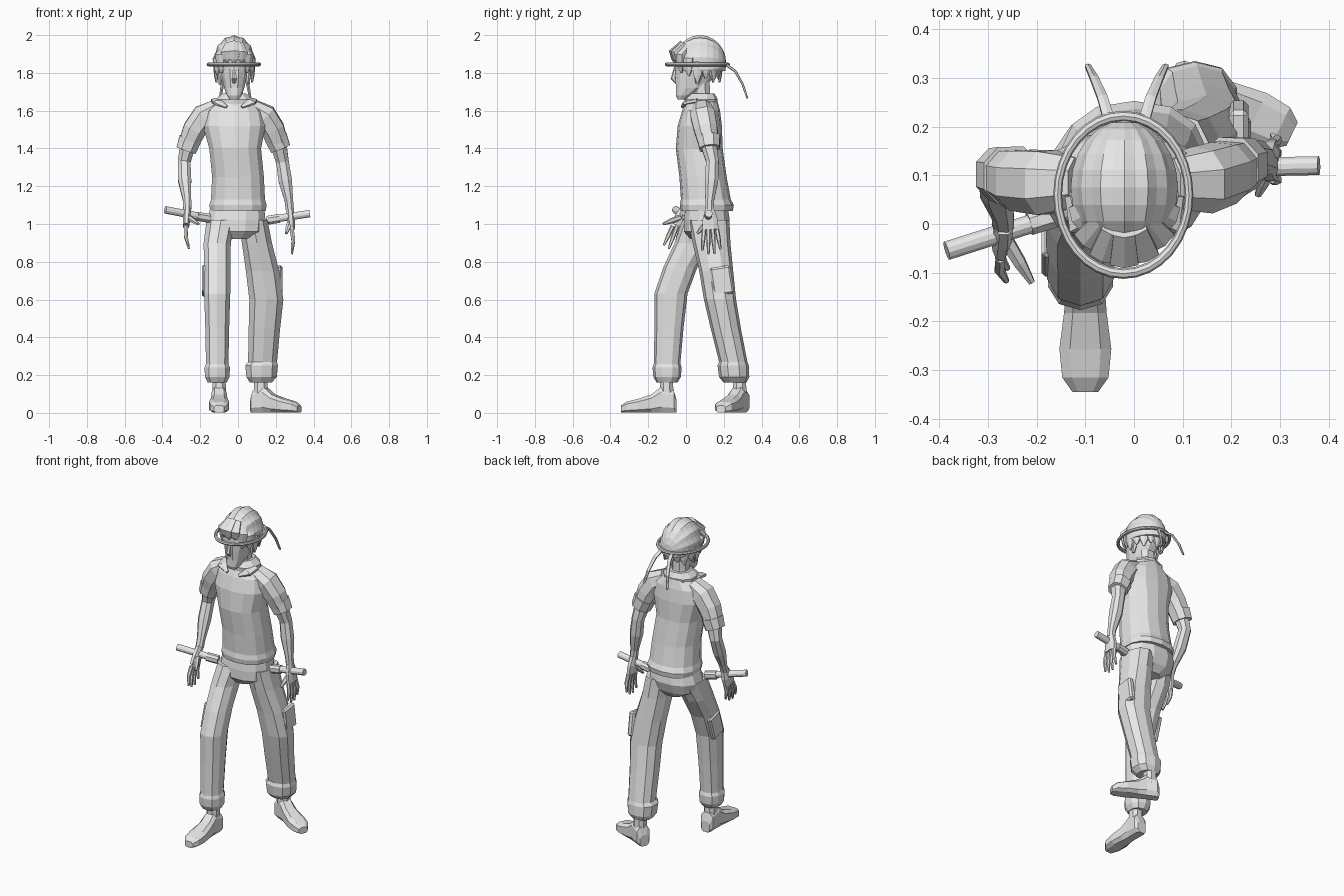
import bpy
import bmesh
import math
from mathutils import Vector, Matrix

default_cube = bpy.data.objects.get("Cube")
if default_cube:
    bpy.data.objects.remove(default_cube, do_unlink=True)

grey = bpy.data.materials.new("Plain grey")
grey.use_nodes = True
grey.diffuse_color = (0.8, 0.8, 0.8, 1)
grey.node_tree.nodes["Principled BSDF"].inputs["Base Color"].default_value = grey.diffuse_color

UP = Vector((0, 0, 1))
RIGHTWARD = Vector((1, 0, 0))
BACKWARD = Vector((0, 1, 0))


def finish(name, bm):
    """Turn a bmesh into a flat shaded object."""
    bmesh.ops.recalc_face_normals(bm, faces=bm.faces[:])
    mesh = bpy.data.meshes.new(name)
    bm.to_mesh(mesh)
    bm.free()
    mesh.materials.append(grey)
    part = bpy.data.objects.new(name, mesh)
    bpy.context.collection.objects.link(part)
    return part


def rounded(value, power):
    return math.copysign(abs(value) ** power, value)


def sweep(name, sections, sides=8, ref=RIGHTWARD, axis=None, box=0.85):
    """Skin rings (x, y, z, half width, half depth) along a path."""
    bm = bmesh.new()
    centres = [Vector(section[:3]) for section in sections]
    rings = []
    for index, section in enumerate(sections):
        before = centres[max(index - 1, 0)]
        after = centres[min(index + 1, len(centres) - 1)]
        tangent = axis or (after - before).normalized()
        side = (ref - tangent * ref.dot(tangent)).normalized()
        depth = tangent.cross(side)
        ring = []
        for step in range(sides):
            angle = math.tau * (step + 0.5) / sides
            across = side * section[3] * rounded(math.cos(angle), box)
            along = depth * section[-1] * rounded(math.sin(angle), box)
            ring.append(bm.verts.new(centres[index] + across + along))
        rings.append(ring)
    for lower, upper in zip(rings, rings[1:]):
        for step in range(sides):
            following = (step + 1) % sides
            bm.faces.new((lower[step], lower[following], upper[following], upper[step]))
    bm.faces.new(rings[0])
    bm.faces.new(rings[-1])
    return finish(name, bm)


def block(name, centre, size, tilt=0):
    bm = bmesh.new()
    bmesh.ops.create_cube(bm, size=1, matrix=Matrix.Diagonal((*size, 1)))
    part = finish(name, bm)
    part.location = centre
    part.rotation_euler.x = tilt
    bevel = part.modifiers.new("Soft edges", "BEVEL")
    bevel.width = min(size) / 4
    bevel.segments = 1


# Trousers: pelvis and two legs with gathered cuffs
sweep("trouser_pelvis", [
    (0, .11, 1.12, .14, .11), (-.01, .11, 1.02, .16, .125),
    (-.01, .1, .96, .15, .115), (-.01, .1, .92, .07, .08)], sides=12, axis=UP)
sweep("right_trouser_leg", [
    (-.09, .09, 1.02, .08, .11), (-.11, .04, .9, .075, .1),
    (-.11, -.03, .77, .073, .09), (-.11, -.08, .63, .072, .088),
    (-.11, -.09, .45, .066, .077), (-.11, -.1, .26, .062, .07),
    (-.11, -.1, .24, .07, .077), (-.11, -.1, .19, .068, .073),
    (-.11, -.1, .16, .052, .055)], sides=10, axis=UP)
sweep("left_trouser_leg", [
    (.08, .12, 1.02, .08, .11), (.1, .135, .9, .083, .1),
    (.13, .16, .75, .092, .09), (.15, .18, .6, .094, .085),
    (.14, .21, .45, .087, .08), (.13, .25, .27, .08, .075),
    (.125, .25, .25, .09, .083), (.125, .255, .19, .084, .08),
    (.12, .26, .16, .06, .06)], sides=10, axis=UP)
block("right_thigh_pocket", (-.175, -.04, .7), (.03, .1, .15), -.3)
block("left_thigh_pocket", (.215, .19, .7), (.04, .11, .15), .15)


def foot(side_name, heel, toe):
    """Shoe built from heel to toe, with an ankle above the heel."""
    start, end = Vector((*heel, 0)), Vector((*toe, 0))
    heading = (end - start).normalized()
    outline = [(0, .03, .07), (.05, .043, .12), (.28, .042, .14), (.45, .046, .1),
               (.7, .056, .075), (.9, .05, .06), (1, .028, .04)]
    sections = []
    for fraction, width, height in outline:
        spot = start.lerp(end, fraction)
        sections.append((spot.x, spot.y, height / 2, width, height / 2))
    sweep(side_name + "_shoe", sections, ref=heading.cross(UP), axis=heading, box=.6)
    ankle = start.lerp(end, .18)
    sweep(side_name + "_ankle", [(ankle.x, ankle.y, .08, .04), (ankle.x, ankle.y, .2, .036)])


foot("right", (-.1, -.05), (-.1, -.345))
foot("left", (.075, .305), (.325, .185))

# Shirt with flared hem and collar
sweep("shirt_body", [
    (0, .11, 1.07, .15, .138), (0, .11, 1.1, .155, .143),
    (0, .105, 1.13, .146, .132), (0, .09, 1.25, .14, .125),
    (-.015, .07, 1.4, .14, .124), (-.02, .073, 1.52, .17, .117),
    (-.02, .08, 1.6, .155, .1), (-.02, .085, 1.65, .09, .082),
    (-.02, .085, 1.67, .065, .065)], sides=14, axis=UP)
sweep("shirt_collar", [
    (-.02, .08, 1.63, .1, .085), (-.02, .08, 1.66, .102, .088),
    (-.02, .085, 1.69, .066, .066)], sides=10, axis=UP)
for sign in (-1, 1):
    middle = -.02
    sweep("collar_flap", [
        (middle + sign * .1, .06, 1.655, .025, .012),
        (middle + sign * .09, .0, 1.645, .03, .012),
        (middle + sign * .04, -.02, 1.62, .008, .008)], sides=6)

# Sleeves, rolled cuffs and forearms
sweep("right_sleeve", [
    (-.11, .085, 1.61, .055), (-.18, .085, 1.57, .07), (-.23, .09, 1.5, .066),
    (-.265, .1, 1.42, .055)])
sweep("left_sleeve", [
    (.07, .085, 1.61, .055), (.14, .09, 1.57, .07), (.185, .105, 1.5, .066),
    (.215, .12, 1.42, .055)])
sweep("right_sleeve_cuff", [(-.253, .1, 1.45, .063), (-.275, .103, 1.39, .057)])
sweep("left_sleeve_cuff", [(.2, .118, 1.46, .064), (.225, .125, 1.4, .057)])
sweep("right_forearm", [
    (-.265, .1, 1.42, .045), (-.285, .11, 1.33, .036), (-.282, .07, 1.23, .037),
    (-.27, .02, 1.13, .024), (-.268, 0, 1.08, .023)])
sweep("left_forearm", [
    (.215, .12, 1.42, .045), (.235, .14, 1.33, .036), (.25, .135, 1.23, .038),
    (.27, .125, 1.12, .024), (.275, .125, 1.07, .023)])


def hand(side_name, wrist, knuckles, tips, thumb_tip):
    """Flat palm with four fanned fingers and a thumb."""
    wrist, knuckles, tips, thumb_tip = map(Vector, (wrist, knuckles, tips, thumb_tip))
    palm = wrist.lerp(knuckles, .5)
    sweep(side_name + "_palm", [(*wrist, .025, .02), (*palm, .042, .022),
                                (*knuckles, .046, .018)], ref=BACKWARD)
    for finger in range(4):
        spread = BACKWARD * (finger - 1.5)
        length = (.85, 1, .98, .8)[finger]
        root, tip = knuckles + spread * .023, knuckles.lerp(tips, length) + spread * .032
        bend = root.lerp(tip, .5) + RIGHTWARD * math.copysign(.008, wrist.x)
        sweep(side_name + "_finger", [(*root, .012), (*bend, .011), (*tip, .006)], sides=6)
    sweep(side_name + "_thumb", [(*palm, .016), (*palm.lerp(thumb_tip, .6), .014),
                                 (*thumb_tip, .007)], sides=6)


hand("right", (-.268, 0, 1.09), (-.275, -.035, .99), (-.26, -.075, .87), (-.21, -.12, 1.0))
hand("left", (.275, .125, 1.08), (.285, .13, .97), (.285, .135, .84), (.255, .06, .95))

# Short rods carried across each hand, with a thicker inner grip
sweep("right_rod", [(-.385, -.055, 1.075, .02), (-.15, .02, 1.03, .02)], sides=12, ref=UP, box=1)
sweep("left_rod", [(.38, .12, 1.055, .02), (.15, .115, 1.02, .02)], sides=12, ref=UP, box=1)
sweep("right_rod_grip", [(-.215, .0, 1.04, .025), (-.15, .02, 1.03, .025)], ref=UP)
sweep("left_rod_grip", [(.22, .117, 1.03, .025), (.16, .115, 1.02, .025)], ref=UP)

# Head, neck, nose and ears
sweep("neck", [(-.02, .085, 1.62, .056), (-.02, .08, 1.7, .05), (-.02, .075, 1.8, .052)], axis=UP)
sweep("head", [
    (-.02, -.025, 1.66, .025, .02), (-.02, -.01, 1.68, .04, .045),
    (-.02, .025, 1.72, .055, .08), (-.02, .045, 1.78, .068, .105),
    (-.02, .055, 1.86, .08, .115), (-.02, .065, 1.94, .07, .09)], sides=12, axis=UP)
sweep("nose", [(-.02, -.055, 1.83, .008), (-.02, -.067, 1.77, .014),
               (-.02, -.05, 1.75, .01)], sides=6)
for sign in (-1, 1):
    ear_x = -.02 + sign * .075
    sweep("ear", [(ear_x, .06, 1.74, .008), (ear_x, .065, 1.78, .012, .022),
                  (ear_x, .07, 1.81, .01)], sides=6)

# Pleated head cloth: ridges run from front to back
bm = bmesh.new()
segments = 28
bmesh.ops.create_uvsphere(bm, u_segments=segments, v_segments=12, radius=1)
for vert in bm.verts:
    meridian = round(math.atan2(vert.co.y, vert.co.x) / math.tau * segments)
    pleat = 1 if meridian % 2 else .955
    vert.co.x *= pleat
    vert.co.y *= pleat
turn = Matrix.Rotation(math.pi / 2, 4, "X")
shape = Matrix.Translation((-.02, .075, 1.85)) @ Matrix.Diagonal((.113, .138, .15, 1)) @ turn
bm.transform(shape)
cut = bmesh.ops.bisect_plane(bm, geom=bm.verts[:] + bm.edges[:] + bm.faces[:],
                             plane_co=(0, 0, 1.81), plane_no=-UP, clear_outer=True)
rim = [item for item in cut["geom_cut"] if isinstance(item, bmesh.types.BMEdge)]
bmesh.ops.holes_fill(bm, edges=rim, sides=0)
finish("head_cloth", bm)

# Locks of hair: short fringe in front, longer at the sides and back
lock_count = 16
for index in range(lock_count):
    turn_angle = math.tau * index / lock_count
    outward = Vector((math.sin(turn_angle) * .9, -math.cos(turn_angle) * 1.12, 0))
    frontal = max(0, math.cos(turn_angle))
    middle = Vector((-.02, .06, 0))
    root = middle + outward * .07 + UP * (1.88 + .08 * frontal)
    bulge = middle + outward * (.108 + .014 * frontal) + UP * (1.85 + .06 * frontal)
    tip = middle + outward * .105 + UP * (1.75 + .1 * frontal ** 2 + .02 * (index % 2))
    sweep("hair_lock", [(*root, .025, .015), (*bulge, .033, .016),
                        (*bulge.lerp(tip, .6), .024, .012), (*tip, .005)],
          sides=6, ref=outward.cross(UP))

# Head ring and its two trailing ties
bpy.ops.mesh.primitive_torus_add(location=(-.022, .06, 1.845), major_radius=.15, minor_radius=.01,
                                 major_segments=32, minor_segments=8)
ring = bpy.context.object
ring.name = "head_ring"
ring.scale = (.9, 1.08, 1)
ring.data.materials.append(grey)
for sign in (-1, 1):
    start_x = -.015 + sign * .035
    sweep("ring_tie", [
        (start_x, .21, 1.845, .013, .008), (start_x + sign * .015, .26, 1.81, .012, .007),
        (start_x + sign * .032, .3, 1.74, .01, .006),
        (start_x + sign * .045, .325, 1.665, .007, .005)], sides=6)
